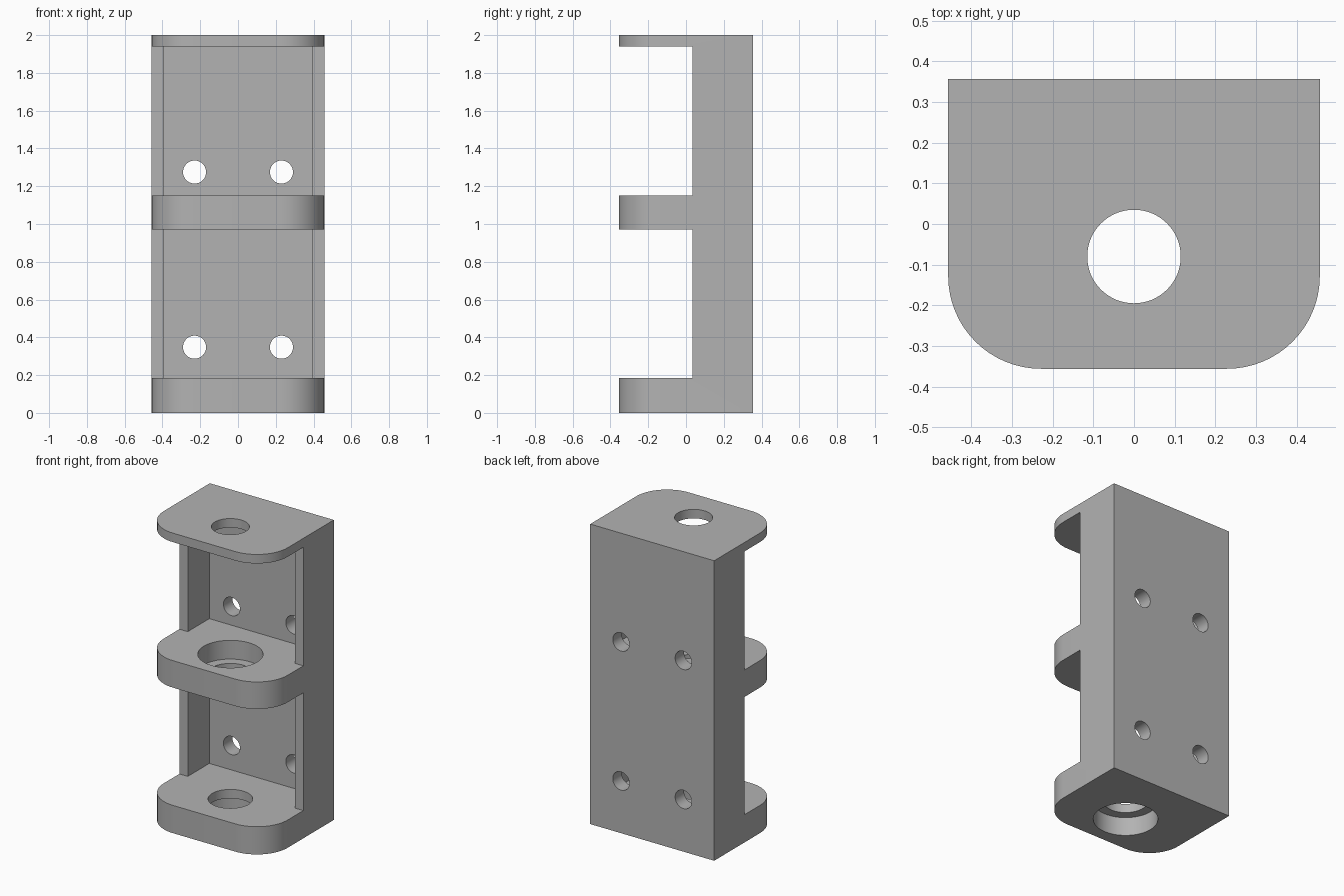
import bpy
import bmesh
from math import sin, cos, pi, radians
from mathutils import Matrix

if "Cube" in bpy.data.objects:
    bpy.data.objects.remove(bpy.data.objects["Cube"])

HALF_W, HALF_D, HEIGHT = 0.457, 0.356, 2.0
CORNER = 0.228                 # rounded front corners
WALL_FRONT, POCKET_BACK = 0.035, 0.262
POCKET_HALF_W = 0.395
AXIS_Y = -0.08                 # centre line of the shaft holes
BAYS = [(0.185, 0.97), (1.15, 1.94)]

grey = bpy.data.materials.new("plain grey")
grey.use_nodes = True
colour = (0.45, 0.45, 0.45, 1)
grey.diffuse_color = colour
grey.node_tree.nodes["Principled BSDF"].inputs["Base Color"].default_value = colour


def make_object(name, bm):
    bmesh.ops.recalc_face_normals(bm, faces=bm.faces)
    mesh = bpy.data.meshes.new(name)
    bm.to_mesh(mesh)
    bm.free()
    mesh.materials.append(grey)
    obj = bpy.data.objects.new(name, mesh)
    bpy.context.collection.objects.link(obj)
    return obj


def prism(name, outline, z0, z1):
    """Extrude an xy outline from z0 to z1."""
    bm = bmesh.new()
    face = bm.faces.new([bm.verts.new((x, y, z0)) for x, y in outline])
    top = bmesh.ops.extrude_face_region(bm, geom=[face])["geom"]
    verts = [v for v in top if isinstance(v, bmesh.types.BMVert)]
    bmesh.ops.translate(bm, verts=verts, vec=(0, 0, z1 - z0))
    return make_object(name, bm)


def cylinder(name, radius, length, matrix):
    bm = bmesh.new()
    bmesh.ops.create_cone(bm, cap_ends=True, segments=64, radius1=radius,
                          radius2=radius, depth=length, matrix=matrix)
    return make_object(name, bm)


def bore(name, radius, z0, z1):
    centre = Matrix.Translation((0, AXIS_Y, (z0 + z1) / 2))
    return cylinder(name, radius, z1 - z0, centre)


# Full-height body with two rounded front corners
outline = [(HALF_W, HALF_D), (-HALF_W, HALF_D)]
for side, start in ((-1, pi), (1, 1.5 * pi)):
    for i in range(17):
        a = start + i / 16 * pi / 2
        outline.append((side * (HALF_W - CORNER) + CORNER * cos(a),
                        CORNER - HALF_D + CORNER * sin(a)))
body = prism("bracket_body", outline, 0, HEIGHT)

# Bays between the shelves: open in front, pocketed between the side walls
half = [(0.6, -0.6), (0.6, WALL_FRONT),
        (POCKET_HALF_W, WALL_FRONT), (POCKET_HALF_W, POCKET_BACK)]
bay_outline = half + [(-x, y) for x, y in reversed(half)]
cutters = [prism("bay_cutter", bay_outline, z0, z1) for z0, z1 in BAYS]

# Shaft holes and bearing seats
cutters += [
    bore("top_hole_cutter", 0.115, 1.9, 2.1),
    bore("middle_hole_cutter", 0.135, 0.9, 1.2),
    bore("middle_seat_cutter", 0.197, 1.025, 1.2),
    bore("bottom_hole_cutter", 0.135, -0.1, 0.25),
    bore("bottom_seat_cutter", 0.197, -0.1, 0.125),
]

# Mounting holes through the back plate
for z in (0.348, 1.275):
    for x in (-0.23, 0.23):
        place = Matrix.Translation((x, 0.32, z)) @ Matrix.Rotation(pi / 2, 4, "X")
        cutters.append(cylinder("mount_hole_cutter", 0.061, 0.3, place))

# Cut everything and keep the finished mesh
for cutter in cutters:
    cutter.hide_render = True
    mod = body.modifiers.new(cutter.name, "BOOLEAN")
    mod.operation = "DIFFERENCE"
    mod.solver = "EXACT"
    mod.object = cutter
bpy.context.view_layer.update()
finished = bpy.data.meshes.new_from_object(
    body.evaluated_get(bpy.context.evaluated_depsgraph_get()))
body.modifiers.clear()
body.data = finished
finished.materials.clear()
finished.materials.append(grey)
for cutter in cutters:
    bpy.data.objects.remove(cutter)

bpy.ops.object.select_all(action="DESELECT")
body.select_set(True)
bpy.context.view_layer.objects.active = body
bpy.ops.object.shade_smooth_by_angle(angle=radians(30))
